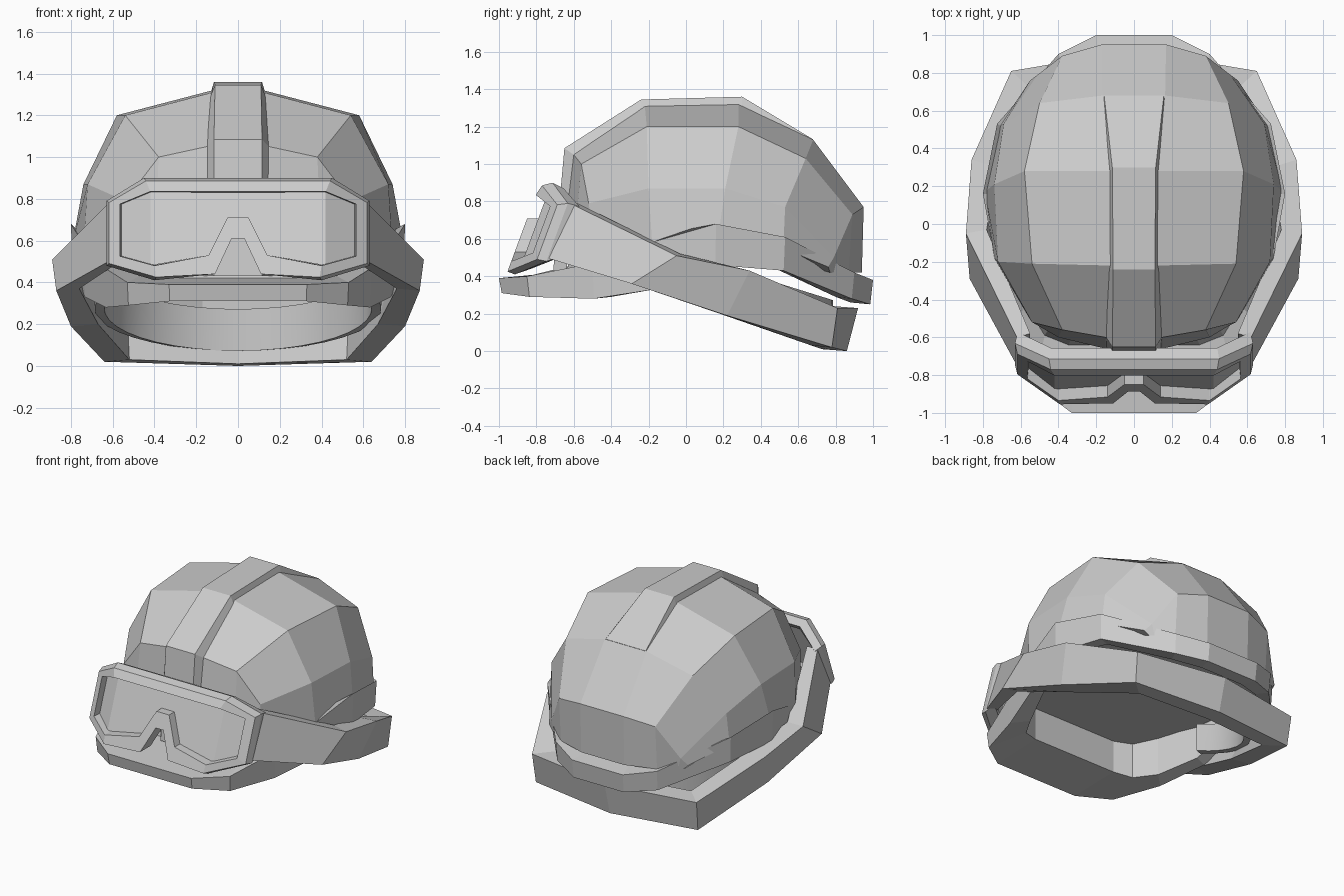
import bpy, bmesh
from math import sin, cos, pi

if "Cube" in bpy.data.objects:
    bpy.data.objects.remove(bpy.data.objects["Cube"])


def make(name, verts, faces, fill_holes=False):
    me = bpy.data.meshes.new(name)
    me.from_pydata(verts, [], faces)
    bm = bmesh.new()
    bm.from_mesh(me)
    bmesh.ops.remove_doubles(bm, verts=bm.verts, dist=0.0005)
    if fill_holes:
        bmesh.ops.holes_fill(bm, edges=bm.edges, sides=0)
    bmesh.ops.recalc_face_normals(bm, faces=bm.faces)
    bm.to_mesh(me)
    bm.free()
    ob = bpy.data.objects.new(name, me)
    bpy.context.collection.objects.link(ob)
    return ob


def mirrored(sections):
    """Right-half sections followed by their reflection in reverse order."""
    flip = [[(-x, y, z) for x, y, z in s] for s in reversed(sections)]
    return sections + flip


def loft(name, sections, ring=False, closed=True, caps=False, fill=False):
    """Skin sections: ring joins last to first, closed joins each section's ends."""
    n, m = len(sections), len(sections[0])
    verts = [p for s in sections for p in s]
    faces = []
    for i in range(n if ring else n - 1):
        a, b = i * m, (i + 1) % n * m
        for j in range(m if closed else m - 1):
            k = (j + 1) % m
            faces.append((a + j, a + k, b + k, b + j))
    if caps:
        faces += [tuple(range(m)), tuple(range((n - 1) * m, n * m))]
    return make(name, verts, faces, fill)


# Helmet shell: lines running front to back, from the rim up to the middle
shell = [
    [(.53, -.52, .55), (.56, -.49, .56), (.74, -.18, .56), (.79, .17, .60),
     (.71, .52, .55), (.55, .76, .45), (.52, .77, .42)],
    [(.50, -.54, .55), (.54, -.52, .79), (.72, -.20, .87), (.74, .21, .87),
     (.69, .53, .77), (.51, .79, .50), (.49, .79, .42)],
    [(.40, -.60, .55), (.38, -.56, 1.0), (.54, -.21, 1.2), (.58, .28, 1.2),
     (.50, .64, 1.03), (.38, .89, .73), (.38, .87, .42)],
    [(.15, -.66, .55), (.15, -.60, 1.05), (.12, -.22, 1.31), (.12, .28, 1.32),
     (.165, .68, 1.13), (.17, .95, .77), (.17, .94, .42)],
]
loft("helmet_shell", mirrored(shell), closed=False, fill=True)

# Raised centre ridge, fading into the shell at the back
ridge = []
for y, z, top, base, h in [(-.71, .43, .115, .165, .0), (-.65, 1.085, .115, .16, .05),
                           (-.24, 1.345, .11, .13, .05), (.30, 1.36, .115, .13, .05),
                           (.68, 1.132, .158, .163, .005)]:
    back = .07 if y < -.5 else 0
    ridge.append([(-base, y + back, z - h), (-top, y, z), (top, y, z), (base, y + back, z - h)])
loft("centre_ridge", ridge, caps=True)

# Brim: peak at the front rising to the sides and dropping to the neck guard
brim = []
for x, y, top, bot, xi, yi, ztop in [
        (.33, -1.0, .39, .31, .33, -.60, .57), (.53, -.85, .40, .29, .45, -.55, .57),
        (.64, -.50, .47, .28, .54, -.40, .57), (.74, -.17, .585, .33, .65, -.14, .57),
        (.80, .16, .68, .46, .72, .16, .60), (.725, .53, .61, .43, .63, .48, .54),
        (.40, .90, .42, .28, .35, .80, .43), (.20, 1.0, .38, .25, .17, .88, .40)]:
    front_part = y < 0
    lip = (xi * 1.05, yi - .04, top + .03) if front_part else (xi * 1.02, yi, ztop)
    brim.append([(x, y, top), (x * .99, y * .985, bot), (xi, yi, bot + .01), (xi, yi, ztop), lip])
loft("brim", mirrored(brim), ring=True)

# Goggle strap: slanted band around the back (outer top, outer bottom, inner bottom, inner top)
strap = []
for t, b, dx, dy in [((.62, -.60, .78), (.62, -.75, .50), .07, .02),
                     ((.89, -.05, .51), (.87, -.29, .36), .11, .02),
                     ((.86, .34, .43), (.80, .22, .19), .13, -.04),
                     ((.65, .81, .23), (.64, .78, .02), .12, -.11),
                     ((0, .92, .23), (0, .86, .00), 0, -.13)]:
    strap.append([t, b, (b[0] - dx, b[1] + dy, b[2] + .01), (t[0] - dx, t[1] + dy, t[2] + .01)])
loft("goggle_strap", mirrored(strap), caps=True)

# Smooth padding band lining the back of the strap
pad = []
for i in range(25):
    a = -.12 * pi + i / 24 * 1.24 * pi
    x, y = .66 * cos(a), .14 + .61 * sin(a)
    top = .48 - (y - .12) * .33
    pad.append([(x * s, .14 + (y - .14) * s, z) for s, z in
                [(1.06, top), (1.04, top - .2), (.97, top - .2), (.97, top)]])
liner = loft("strap_padding", pad, caps=True)
bpy.context.view_layer.objects.active = liner
liner.select_set(True)
bpy.ops.object.shade_smooth_by_angle(angle=.6)


# Goggles: tilted front that wraps back at the sides
def front(x, z, depth=0):
    return (x, -.79 - (.87 - z) * .37 + max(0, abs(x) - .42) * .68 + depth, z)


outer = [(.45, .90), (.63, .79), (.63, .48), (.40, .41), (.11, .44), (.03, .61)]
inner = [(.42, .835), (.565, .775), (.565, .525), (.40, .48), (.14, .53), (.05, .71)]
frame = []
for n, (o, i) in enumerate(zip(outer, inner)):
    side = n < 4     # the nose cut-out has no bevel
    f = .98 if side else 1
    mid = .66
    frame.append([front(o[0] * f, mid + (o[1] - mid) * (.88 if side else 1), .12), front(*o, .045),
                  front(o[0] * f, mid + (o[1] - mid) * (.94 if side else 1)), front(*i),
                  front(i[0] * f, mid + (i[1] - mid) * f, .11)])
loft("goggle_frame", mirrored(frame), ring=True)

# Lens: columns of top and bottom points, set back inside the frame
lens = [[front(x, top, .06), front(x, bot, .06)]
        for x, top, bot in [(.565, .775, .525), (.42, .835, .48), (.14, .83, .53), (.05, .83, .71)]]
loft("goggle_lens", mirrored(lens), closed=False)
